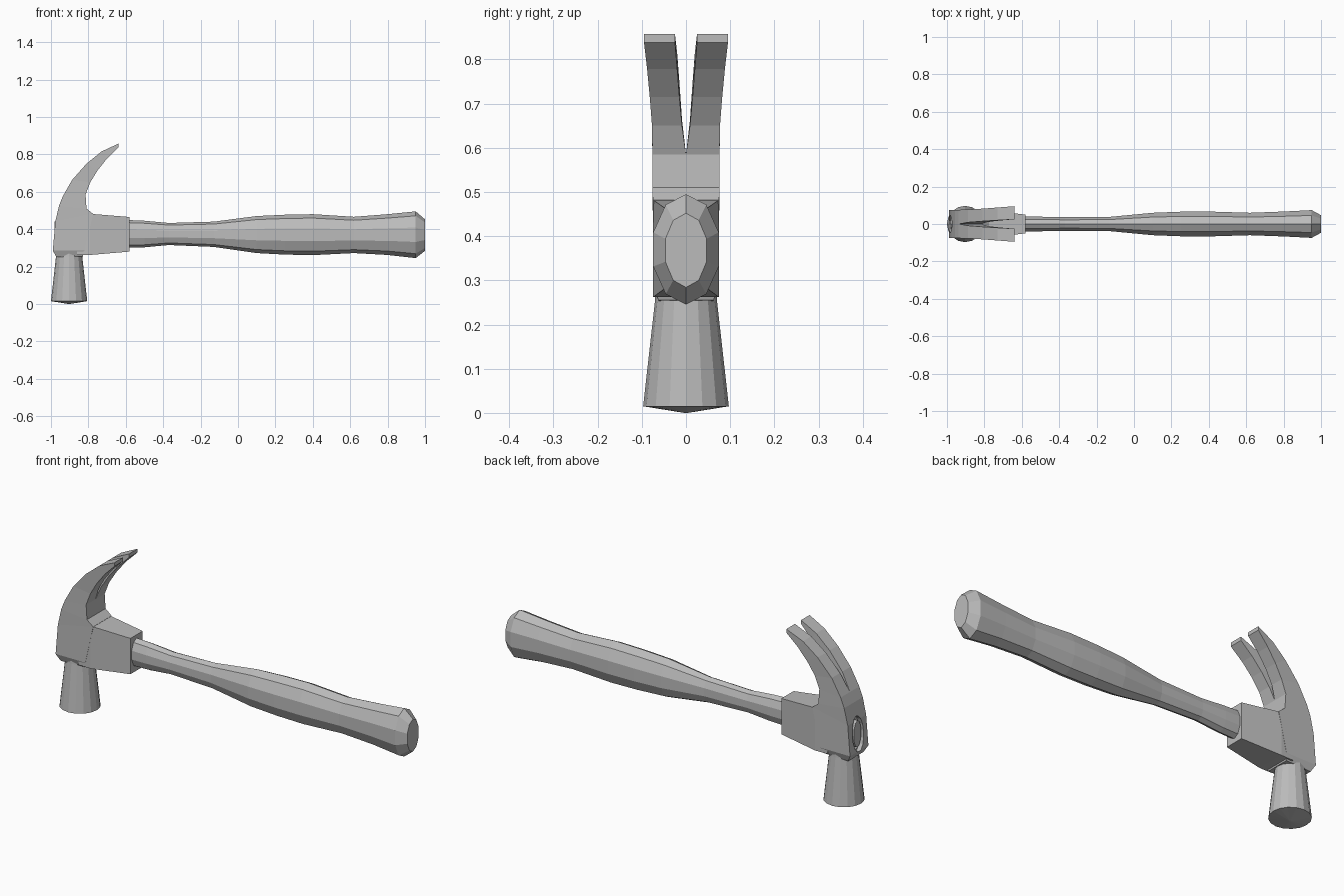
import bpy, bmesh, math

if "Cube" in bpy.data.objects:
    bpy.data.objects.remove(bpy.data.objects["Cube"])

steel = bpy.data.materials.new("plain grey")
steel.use_nodes = True
GREY = (0.5, 0.5, 0.5, 1)
steel.diffuse_color = GREY
steel.node_tree.nodes["Principled BSDF"].inputs["Base Color"].default_value = GREY


def finish(name, bm):
    bmesh.ops.remove_doubles(bm, verts=bm.verts, dist=0.0005)
    bmesh.ops.recalc_face_normals(bm, faces=bm.faces)
    mesh = bpy.data.meshes.new(name)
    bm.to_mesh(mesh)
    bm.free()
    mesh.materials.append(steel)
    ob = bpy.data.objects.new(name, mesh)
    bpy.context.collection.objects.link(ob)
    return ob


def loft(name, rings):
    """Skin a list of equal-length point rings and cap both ends."""
    bm = bmesh.new()
    rows = [[bm.verts.new(p) for p in ring] for ring in rings]
    n = len(rows[0])
    for a, b in zip(rows, rows[1:]):
        for i in range(n):
            j = (i + 1) % n
            bm.faces.new((a[i], a[j], b[j], b[i]))
    bm.faces.new(rows[0])
    bm.faces.new(rows[-1])
    return finish(name, bm)


def oval(x, z, ry, rz, n):
    turn = [2 * math.pi * i / n for i in range(n)]
    return [(x, ry * math.sin(t), z + rz * math.cos(t)) for t in turn]


# Handle: x, top z, bottom z, half width
grip = [(-0.62, 0.45, 0.30, 0.042), (-0.50, 0.445, 0.303, 0.041),
        (-0.37, 0.433, 0.315, 0.038), (-0.13, 0.44, 0.305, 0.04),
        (0.10, 0.47, 0.272, 0.063), (0.25, 0.477, 0.264, 0.069),
        (0.40, 0.48, 0.261, 0.07), (0.62, 0.466, 0.272, 0.063),
        (0.80, 0.48, 0.262, 0.07), (0.95, 0.495, 0.245, 0.078),
        (1.0, 0.452, 0.284, 0.049)]
loft("handle", [oval(x, (t + b) / 2, w, (t - b) / 2, 10) for x, t, b, w in grip])

# Striking face: flared round poll with a shallow domed tip
poll = []
for z, r in [(0.29, 0.068), (0.255, 0.07), (0.015, 0.097), (0.0, 0.004)]:
    poll.append([(-0.903 + r * math.cos(math.pi * i / 8),
                  r * math.sin(math.pi * i / 8), z) for i in range(16)])
loft("striking_poll", poll)

# Neck: tapered socket that holds the handle
neck = [(-0.86, 0.262, 0.482, 0.073), (-0.79, 0.262, 0.482, 0.0745),
        (-0.58, 0.28, 0.465, 0.05)]
loft("head_socket", [[(x, -w, b), (x, w, b), (x, w, t), (x, -w, t)]
                     for x, b, t, w in neck])

# Head and split claw: outer x, z, inner x, z, half width, half slot
claw = [(-0.97, 0.25, -0.83, 0.255, 0.062, 0), (-0.99, 0.285, -0.82, 0.285, 0.075, 0),
        (-0.977, 0.44, -0.775, 0.482, 0.075, 0), (-0.957, 0.525, -0.81, 0.51, 0.076, 0),
        (-0.937, 0.575, -0.815, 0.585, 0.076, 0), (-0.887, 0.663, -0.79, 0.65, 0.077, 0.009),
        (-0.81, 0.75, -0.75, 0.715, 0.082, 0.015), (-0.73, 0.815, -0.70, 0.778, 0.088, 0.02),
        (-0.64, 0.857, -0.64, 0.838, 0.095, 0.025)]
bm = bmesh.new()
for side in (-1, 1):
    rows = [[bm.verts.new(p) for p in ((ox, side * s, oz), (ox, side * w, oz),
                                       (ix, side * w, iz), (ix, side * s, iz))]
            for ox, oz, ix, iz, w, s in claw]
    for k, (a, b) in enumerate(zip(rows, rows[1:])):
        for i in range(4):
            # the two halves join below the slot, so no wall is needed there
            if i == 3 and claw[k + 1][5] == 0:
                continue
            j = (i + 1) % 4
            bm.faces.new((a[i], a[j], b[j], b[i]))
    bm.faces.new(rows[0])
    bm.faces.new(rows[-1])
head = finish("claw_head", bm)

# Oval eye recessed in the outer face, with the handle end inside it
cutter = loft("eye_cutter", [oval(x, 0.37, 0.045, 0.09, 16) for x in (-1.1, -0.955)])
cutter.hide_render = True
cutter.hide_viewport = True
cut = head.modifiers.new("eye", "BOOLEAN")
cut.operation = "DIFFERENCE"
cut.solver = "EXACT"
cut.object = cutter
loft("handle_end", [oval(x, 0.37, 0.03, 0.07, 12) for x in (-0.94, -0.98)])
